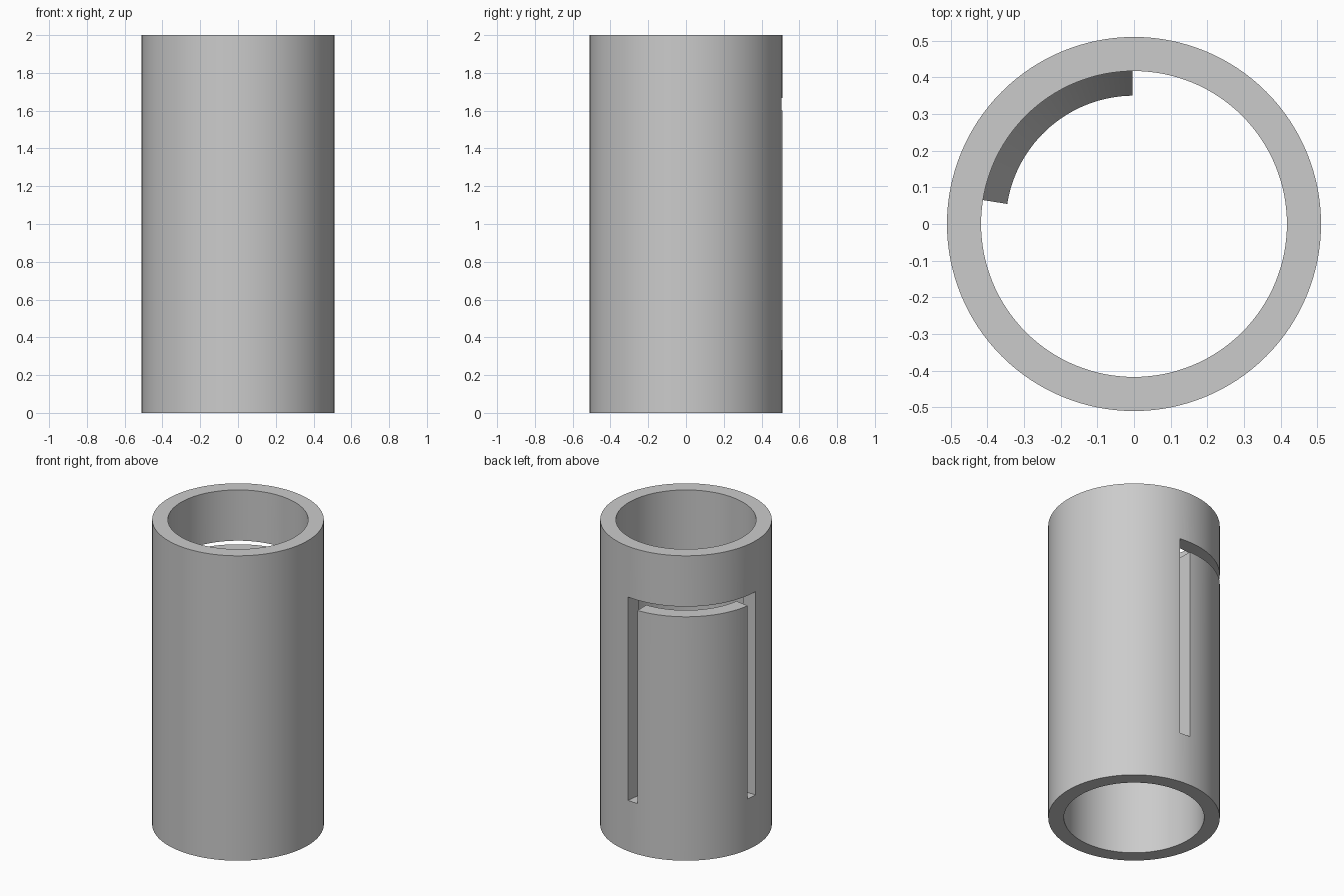
import bpy
import bmesh
from math import radians, cos, sin

cube = bpy.data.objects.get("Cube")
if cube:
    bpy.data.objects.remove(cube, do_unlink=True)

OUTER, INNER, HEIGHT = 0.51, 0.417, 2.0
SLOT_BOTTOM, WINDOW_TOP, TAB_TOP = 0.333, 1.667, 1.6
CENTRE, TAB_HALF, WINDOW_HALF = 130.8, 40.2, 48.4   # degrees around the tube

grey = bpy.data.materials.new("light grey")
grey.use_nodes = True
colour = (0.6, 0.6, 0.6, 1)
grey.diffuse_color = colour
grey.node_tree.nodes["Principled BSDF"].inputs["Base Color"].default_value = colour


def sweep(name, profile, start=0, end=360, steps=128):
    """Turn a closed (radius, z) profile around the z axis."""
    full = end - start >= 360
    bm = bmesh.new()
    rings = []
    for i in range(steps if full else steps + 1):
        a = radians(start + (end - start) * i / steps)
        rings.append([bm.verts.new((r * cos(a), r * sin(a), z)) for r, z in profile])
    n = len(profile)
    for i in range(steps):
        p, q = rings[i], rings[(i + 1) % len(rings)]
        for j in range(n):
            k = (j + 1) % n
            bm.faces.new((p[j], p[k], q[k], q[j]))
    if not full:
        bm.faces.new(rings[0])
        bm.faces.new(rings[-1])
    bmesh.ops.recalc_face_normals(bm, faces=bm.faces)
    mesh = bpy.data.meshes.new(name)
    bm.to_mesh(mesh)
    bm.free()
    mesh.materials.append(grey)
    obj = bpy.data.objects.new(name, mesh)
    bpy.context.collection.objects.link(obj)
    return obj


def box(r0, r1, z0, z1):
    return [(r0, z0), (r1, z0), (r1, z1), (r0, z1)]


def cut(target, start, end, z0, z1, steps):
    """Remove a sector of the wall."""
    cutter = sweep("cutter", box(INNER - 0.1, OUTER + 0.1, z0, z1), start, end, steps)
    cutter.hide_render = True
    mod = target.modifiers.new("cut", "BOOLEAN")
    mod.operation, mod.solver, mod.object = "DIFFERENCE", "EXACT", cutter
    bpy.context.view_layer.update()
    result = bpy.data.meshes.new_from_object(
        target.evaluated_get(bpy.context.evaluated_depsgraph_get()))
    target.modifiers.clear()
    target.data = result
    bpy.data.objects.remove(cutter, do_unlink=True)


# Tube wall
tube = sweep("tube", box(INNER, OUTER, 0, HEIGHT))

# Slots on both sides of the spring tab, and the gap above it
for side in (-1, 1):
    a, b = sorted((CENTRE + side * TAB_HALF, CENTRE + side * WINDOW_HALF))
    cut(tube, a, b, SLOT_BOTTOM, WINDOW_TOP, 4)
middle = (TAB_HALF + WINDOW_HALF) / 2
cut(tube, CENTRE - middle, CENTRE + middle, TAB_TOP, WINDOW_TOP, 32)

# Sloped catch on the inside of the tab
hook = sweep("tab_hook",
             [(INNER + 0.003, TAB_TOP - 0.005), (0.35, 1.4), (INNER + 0.003, 1.4)],
             CENTRE - TAB_HALF, CENTRE + TAB_HALF, 32)

# Smooth round walls with sharp rims
for obj in (tube, hook):
    bpy.ops.object.select_all(action="DESELECT")
    obj.select_set(True)
    bpy.context.view_layer.objects.active = obj
    bpy.ops.object.shade_smooth_by_angle(angle=radians(30))
